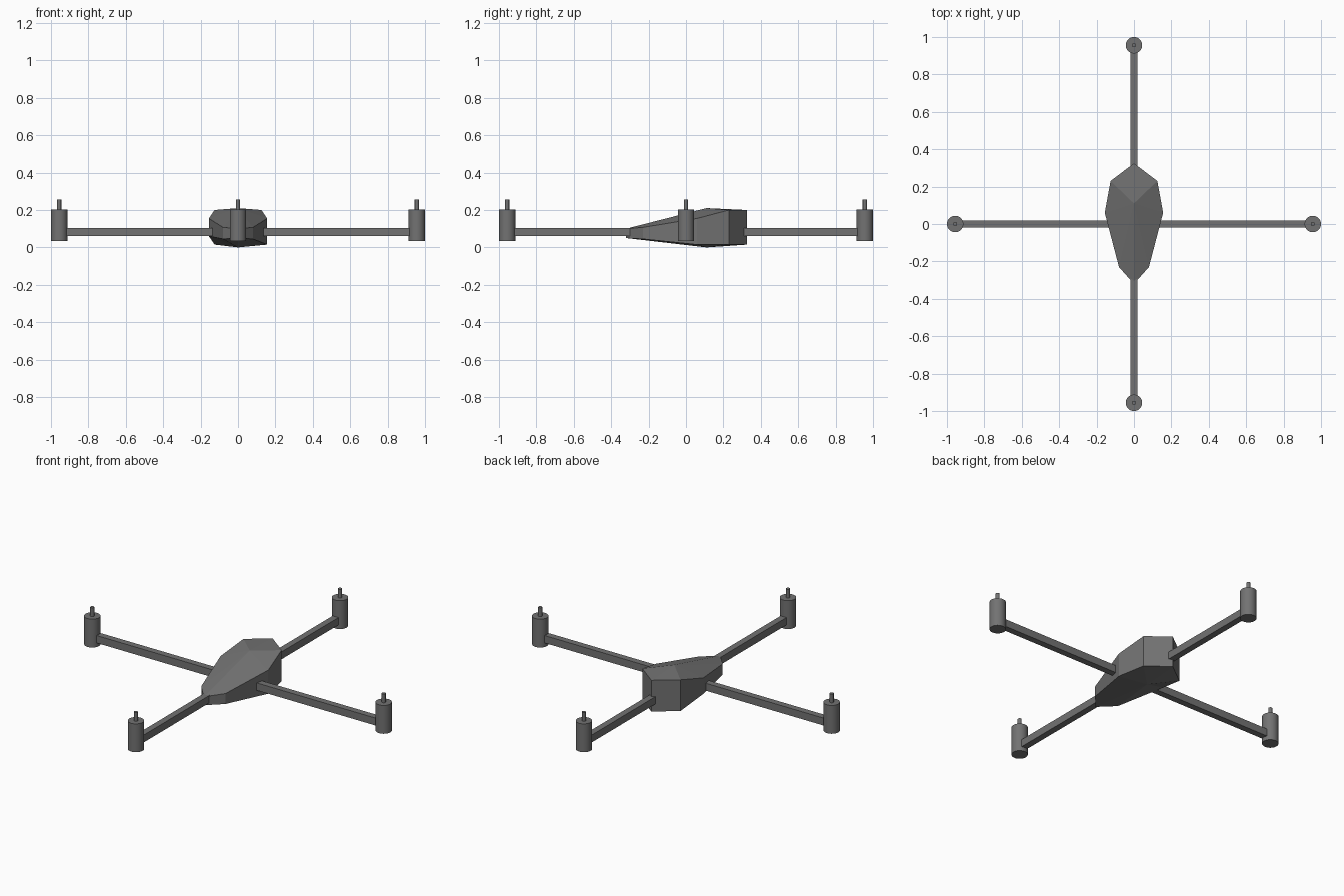
import bpy, bmesh, math
from mathutils import Matrix, Vector

if "Cube" in bpy.data.objects:
    bpy.data.objects.remove(bpy.data.objects["Cube"])

grey = bpy.data.materials.new("dark grey plastic")
grey.use_nodes = True
colour = (0.17, 0.17, 0.17, 1)
grey.diffuse_color = colour
grey.node_tree.nodes["Principled BSDF"].inputs["Base Color"].default_value = colour


def finish(name, bm, smooth=False):
    bmesh.ops.recalc_face_normals(bm, faces=bm.faces)
    mesh = bpy.data.meshes.new(name)
    bm.to_mesh(mesh)
    bm.free()
    mesh.materials.append(grey)
    obj = bpy.data.objects.new(name, mesh)
    bpy.context.collection.objects.link(obj)
    if smooth:
        bpy.ops.object.select_all(action="DESELECT")
        obj.select_set(True)
        bpy.context.view_layer.objects.active = obj
        bpy.ops.object.shade_smooth_by_angle(angle=math.radians(40))
    return obj


def cylinder(name, x, y, radius, bottom, top, sides):
    bm = bmesh.new()
    bmesh.ops.create_cone(bm, cap_ends=True, segments=sides, radius1=radius,
                          radius2=radius, depth=top - bottom,
                          matrix=Matrix.Translation((x, y, (bottom + top) / 2)))
    return finish(name, bm, True)


# Faceted body: a plan outline with upper and lower rims, closed by fans
# Each entry: x, y, lower z, upper z
outline = [(0, 0.325, 0.015, 0.2), (0.125, 0.23, 0.015, 0.2),
           (0.156, 0.06, 0.015, 0.155), (0.08, -0.23, 0.045, 0.107),
           (0, -0.32, 0.05, 0.1), (-0.08, -0.23, 0.045, 0.107),
           (-0.156, 0.06, 0.06, 0.155), (-0.125, 0.23, 0.015, 0.2)]
bm = bmesh.new()
low = [bm.verts.new((x, y, a)) for x, y, a, b in outline]
high = [bm.verts.new((x, y, b)) for x, y, a, b in outline]
belly = bm.verts.new((0, 0.11, 0))
crown = bm.verts.new((0, 0.11, 0.21))
for i in range(len(outline)):
    j = (i + 1) % len(outline)
    bm.faces.new((low[i], low[j], high[j], high[i]))
    bm.faces.new((high[i], high[j], crown))
    bm.faces.new((low[j], low[i], belly))
finish("body", bm)

# Four arms, each with a motor and its shaft
reach = 0.956
for side, angle in (("left", 0), ("back", 90), ("right", 180), ("front", 270)):
    turn = Matrix.Rotation(math.radians(angle), 4, "Z")
    bm = bmesh.new()
    bmesh.ops.create_cube(bm, size=1, matrix=turn
                          @ Matrix.Translation((reach / 2, 0, 0.082))
                          @ Matrix.Diagonal((reach, 0.038, 0.044, 1)))
    finish(side + "_arm", bm)
    tip = turn @ Vector((reach, 0, 0))
    cylinder(side + "_motor", tip.x, tip.y, 0.044, 0.035, 0.203, 32)
    cylinder(side + "_shaft", tip.x, tip.y, 0.011, 0.19, 0.255, 16)
